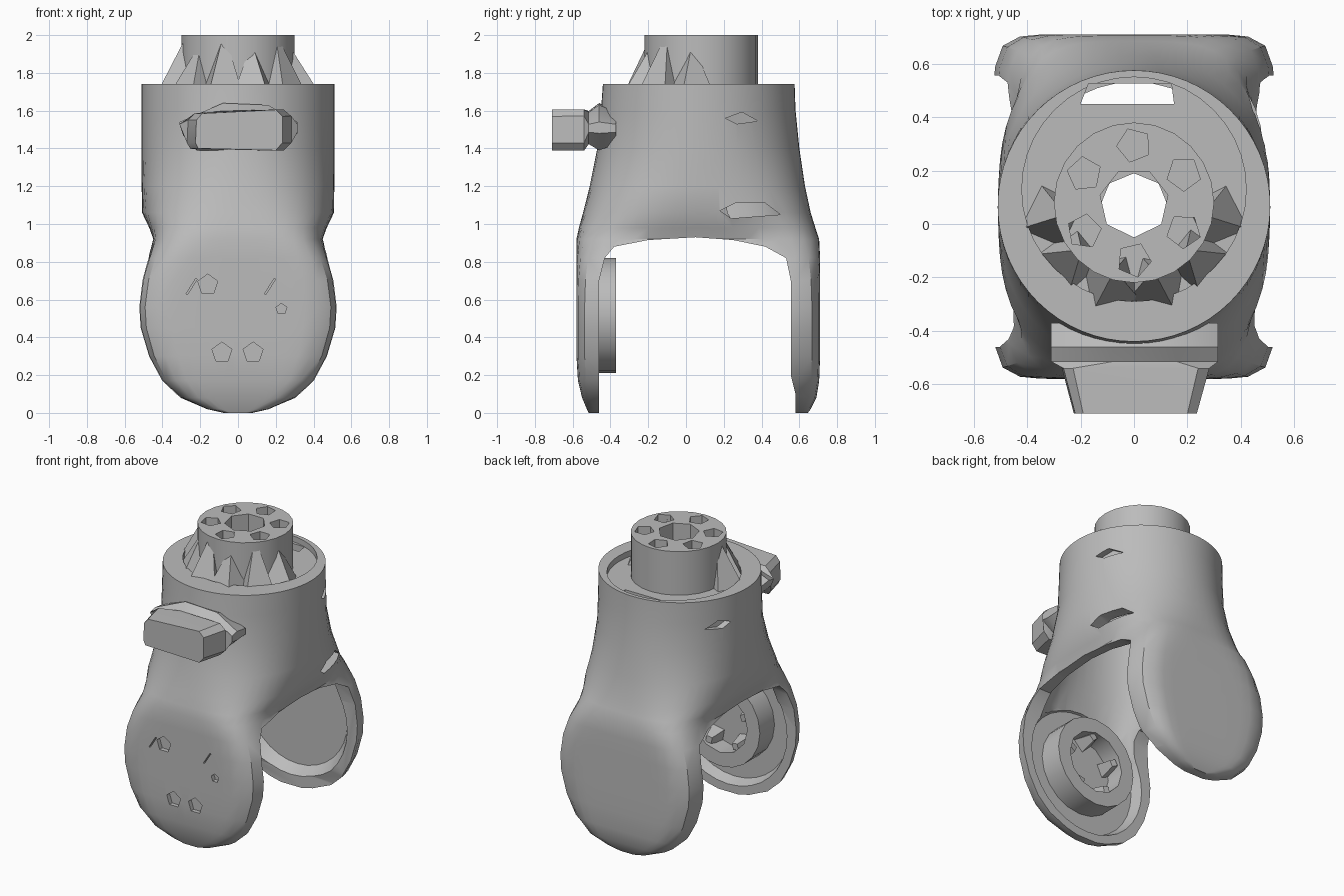
import bpy, bmesh, math
from mathutils import Matrix, Vector

cube = bpy.data.objects.get("Cube")
if cube:
    bpy.data.objects.remove(cube, do_unlink=True)

grey = bpy.data.materials.new("plain grey")
grey.use_nodes = True
grey.diffuse_color = (0.5, 0.5, 0.5, 1)
grey.node_tree.nodes["Principled BSDF"].inputs["Base Color"].default_value = (0.5, 0.5, 0.5, 1)


def make(name, bm):
    bmesh.ops.recalc_face_normals(bm, faces=bm.faces)
    mesh = bpy.data.meshes.new(name)
    bm.to_mesh(mesh)
    bm.free()
    mesh.materials.append(grey)
    ob = bpy.data.objects.new(name, mesh)
    bpy.context.scene.collection.objects.link(ob)
    return ob


def loft(name, rings):
    """Skin a list of equal-length point rings and cap both ends."""
    bm = bmesh.new()
    rows = [[bm.verts.new(p) for p in ring] for ring in rings]
    n = len(rows[0])
    for a, b in zip(rows, rows[1:]):
        for i in range(n):
            j = (i + 1) % n
            bm.faces.new((a[i], a[j], b[j], b[i]))
    bm.faces.new(rows[0])
    bm.faces.new(rows[-1])
    return make(name, bm)


def prism(name, r, a, b, sides=32, r2=None, turn=0):
    """Cylinder or cone running from point a to point b."""
    a, b = Vector(a), Vector(b)
    spin = (b - a).to_track_quat('Z', 'Y').to_matrix().to_4x4()
    m = Matrix.Translation((a + b) / 2) @ spin @ Matrix.Rotation(turn, 4, 'Z')
    bm = bmesh.new()
    bmesh.ops.create_cone(bm, cap_ends=True, segments=sides, radius1=r,
                          radius2=r if r2 is None else r2, depth=(b - a).length, matrix=m)
    return make(name, bm)


def cut(ob, *cutters):
    for c in cutters:
        mod = ob.modifiers.new("cut", 'BOOLEAN')
        mod.object, mod.operation, mod.solver = c, 'DIFFERENCE', 'EXACT'
        dg = bpy.context.evaluated_depsgraph_get()
        mesh = bpy.data.meshes.new_from_object(ob.evaluated_get(dg))
        ob.modifiers.clear()
        ob.data = mesh
    for c in cutters:
        bpy.data.objects.remove(c, do_unlink=True)


def section(z, hx, front, back, n, sides=64):
    """Superellipse ring: n = 2 is round, larger is boxier."""
    pts = []
    for i in range(sides):
        t = math.tau * i / sides
        c, s = math.cos(t), math.sin(t)
        r = (abs(c) ** n + abs(s) ** n) ** (-1 / n)
        pts.append((hx * c * r, (front + back) / 2 + (back - front) / 2 * s * r, z))
    return pts


# Forked housing: round above, two rounded arms below
housing = loft("forked_housing", [section(*p) for p in (
    (0, .08, -.515, .645, 10), (.02, .17, -.525, .66, 10), (.08, .31, -.55, .69, 10),
    (.17, .405, -.572, .705, 10), (.30, .475, -.58, .71, 10), (.45, .52, -.58, .71, 10),
    (.56, .527, -.58, .71, 10), (.70, .512, -.58, .71, 9), (.82, .482, -.58, .71, 7),
    (.92, .448, -.58, .705, 5), (.98, .47, -.567, .685, 3.6), (1.06, .508, -.545, .66, 2.8),
    (1.2, .51, -.51, .63, 2.3), (1.4, .51, -.47, .60, 2), (1.6, .51, -.45, .58, 2),
    (1.74, .51, -.44, .575, 2))])

# Arched gap between the arms, and the hollow core that opens into both arms
arch = [(-.46, -.2), (-.46, .70), (-.43, .82), (-.38, .88), (-.2, .915), (.05, .93),
        (.25, .915), (.42, .88), (.53, .82), (.555, .70), (.555, .2), (.58, .1), (.58, -.2)]
gap = loft("gap_cutter", [[(x, y, z) for y, z in arch] for x in (-1, 1)])
core = loft("core_cutter", [section(*p, 40) for p in (
    (.52, .43, -.525, .645, 8), (.70, .42, -.525, .645, 8), (.90, .38, -.52, .64, 5),
    (1.06, .42, -.485, .60, 2.8), (1.4, .44, -.41, .54, 2), (1.64, .44, -.38, .52, 2))])
cut(housing, gap, core)

# Shallow top recess, crescent slot and shaft hole
cut(housing,
    prism("recess_cutter", .42, (0, .13, 1.70), (0, .13, 1.9), 40),
    loft("slot_cutter", [[(x, y, z) for x, y in ((-.2, .45), (.15, .45), (.14, .525), (-.17, .525))]
                         for z in (1.5, 1.8)]),
    prism("shaft_cutter", .13, (0, .06, 1.5), (0, .06, 1.8), 8))

# Cups on the inner faces of both arms
cut(housing,
    prism("front_cup_cutter", .42, (0, -.53, .5), (0, -.455, .5), r2=.45),
    prism("back_cup_cutter", .455, (0, .54, .5), (0, .65, .5), r2=.38))

# Small sockets on the front arm
for x, z, r in ((-.16, .68, .055), (.23, .55, .03), (-.085, .32, .055), (.08, .32, .055)):
    cut(housing, prism("socket_cutter", r, (x, -.7, z), (x, -.55, z), 5))

# Slanted nicks above the sockets
for x in (.165, -.25):
    cut(housing, loft("nick_cutter", [[(x + s - .025, -.7, .63), (x + s - .025, -.56, .63),
                                       (x + s + .025, -.56, .71), (x + s + .025, -.7, .71)]
                                      for s in (0, .01)]))

# Slanted dents: one low on the left flank, one near the rim on each flank
for side, y0, y1, z, h, x in ((1, .18, .50, 1.07, .04, .43),
                              (-1, .21, .38, 1.56, .03, .45), (1, .21, .38, 1.56, .03, .45)):
    prof = ((y0, z), (y0 + .08, z + h), (y1 - .08, z + h), (y1, z - h / 2), (y0 + .06, z - h))
    cut(housing, loft("dent_cutter", [[(side * (a - (y - y0) * .4), y, zz) for y, zz in prof]
                                      for a in (x, .8)]))

# Neck collar with shaft hole and a ring of pockets
C = Vector((0, .08, 0))


def around(angle, r, z):
    return C + Vector((r * math.cos(angle), r * math.sin(angle), z))


collar = prism("neck_collar", .30, around(0, 0, 1.67), around(0, 0, 2.0), 24)
cut(collar, prism("bore_cutter", .13, around(0, 0, 1.4), around(0, 0, 2.2), 7))
for k in range(6):
    a = math.radians(30 + 60 * k)
    cut(collar, prism("pocket_cutter", .065, around(a, .215, 1.75), around(a, .215, 2.1), 5, turn=k))

# Pointed ribs around the front of the collar
ribs = []
for k, deg in enumerate(range(-170, 0, 32)):
    a = math.radians(deg)
    ribs.append(prism("collar_rib_%d" % (k + 1), .13, around(a, .31, 1.68),
                      around(a, .27, 1.97 - .05 * (k % 2)), 4, 0.02, turn=a))

# Connector block on the front, with a wider flange behind it
plug = ((-.21, 1.40), (.20, 1.39), (.235, 1.43), (.235, 1.57), (.20, 1.605),
        (-.19, 1.585), (-.22, 1.55), (-.225, 1.43))
flange = ((-.22, 1.39), (.22, 1.39), (.315, 1.48), (.315, 1.54), (.16, 1.63),
          (-.08, 1.64), (-.31, 1.54), (-.29, 1.47))
block = loft("connector_block", [[(x * wx, y, 1.5 + (z - 1.5) * wz) for x, z in outline]
                                 for y, wx, wz, outline in (
    (-.71, 1, 1, plug), (-.54, 1.2, 1.02, plug), (-.515, 1, .7, flange),
    (-.46, 1, 1, flange), (-.37, 1, .7, flange))])

# Pivot hub inside the front arm
hub = prism("pivot_hub", .305, (0, -.55, .515), (0, -.37, .515), 20)
cut(hub, prism("hub_bore_cutter", .21, (0, -.50, .515), (0, -.3, .515), 12))
lugs = []
for k in range(5):
    a = math.tau * k / 5 + .3
    x, z = .19 * math.cos(a), .515 + .19 * math.sin(a)
    lugs.append(prism("hub_lug_%d" % (k + 1), .07, (x, -.52, z), (x * .9, -.39, z), 4, .03, turn=a))

# Shading: smooth curves, crisp edges
for ob in [housing, collar, block, hub] + ribs + lugs:
    bpy.ops.object.select_all(action='DESELECT')
    ob.select_set(True)
    bpy.context.view_layer.objects.active = ob
    bpy.ops.object.shade_smooth_by_angle(angle=math.radians(32))
